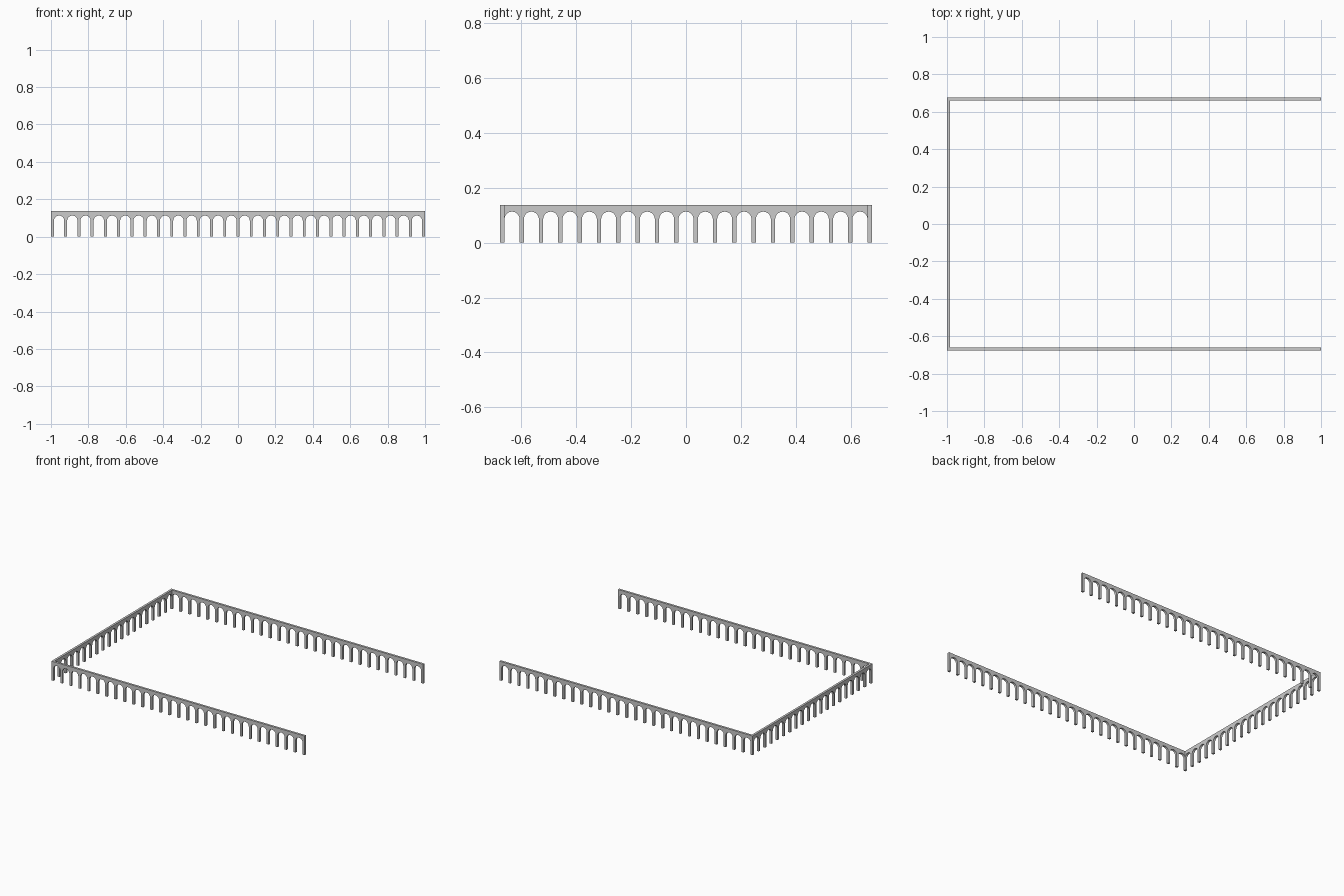
import bpy, bmesh
from math import pi, sin, cos
from mathutils import Matrix

if "Cube" in bpy.data.objects:
    bpy.data.objects.remove(bpy.data.objects["Cube"])

HALF_X, HALF_Y = 1.0, 0.677   # outer half sizes of the U-shaped plan
HEIGHT, CROWN = 0.137, 0.113  # wall top and arch crown
PIER = 0.0158                 # pier width and wall thickness
SEGMENTS = 14                 # facets per arch


def arcade(name, half_len, bays, matrix, end_piers=True):
    """Wall in local xz, thickness along +y, pierced by round arches."""
    pitch = (2 * half_len - PIER) / bays
    r = (pitch - PIER) / 2
    spring = CROWN - r
    left = -half_len + PIER / 2
    end = half_len if end_piers else half_len - PIER
    pts = [(end, HEIGHT), (-end, HEIGHT)]
    if end_piers:
        pts.append((-end, 0))
    for i in range(bays):
        cx = left + pitch * (i + 0.5)
        if i > 0 or end_piers:
            pts.append((cx - r, 0))
        for k in range(SEGMENTS + 1):
            a = pi - pi * k / SEGMENTS
            pts.append((cx + r * cos(a), spring + r * sin(a)))
        if i < bays - 1 or end_piers:
            pts.append((cx + r, 0))
    if end_piers:
        pts.append((end, 0))

    bm = bmesh.new()
    face = bm.faces.new([bm.verts.new((x, 0, z)) for x, z in pts])
    ext = bmesh.ops.extrude_face_region(bm, geom=[face])
    moved = [v for v in ext["geom"] if isinstance(v, bmesh.types.BMVert)]
    bmesh.ops.translate(bm, vec=(0, PIER, 0), verts=moved)
    bmesh.ops.triangulate(bm, faces=[f for f in bm.faces if len(f.verts) > 4])
    bmesh.ops.transform(bm, matrix=matrix, verts=bm.verts)
    bmesh.ops.recalc_face_normals(bm, faces=bm.faces)
    mesh = bpy.data.meshes.new(name)
    bm.to_mesh(mesh)
    bm.free()
    obj = bpy.data.objects.new(name, mesh)
    bpy.context.collection.objects.link(obj)
    return obj


# Two long arcades along x
arcade("front_arcade", HALF_X, 28, Matrix.Translation((0, -HALF_Y, 0)))
arcade("back_arcade", HALF_X, 28, Matrix.Translation((0, HALF_Y - PIER, 0)))

# Short arcade closing the left end, fitted between the corner piers
arcade("left_arcade", HALF_Y, 19,
       Matrix.Translation((-HALF_X + PIER, 0, 0)) @ Matrix.Rotation(pi / 2, 4, 'Z'),
       end_piers=False)
